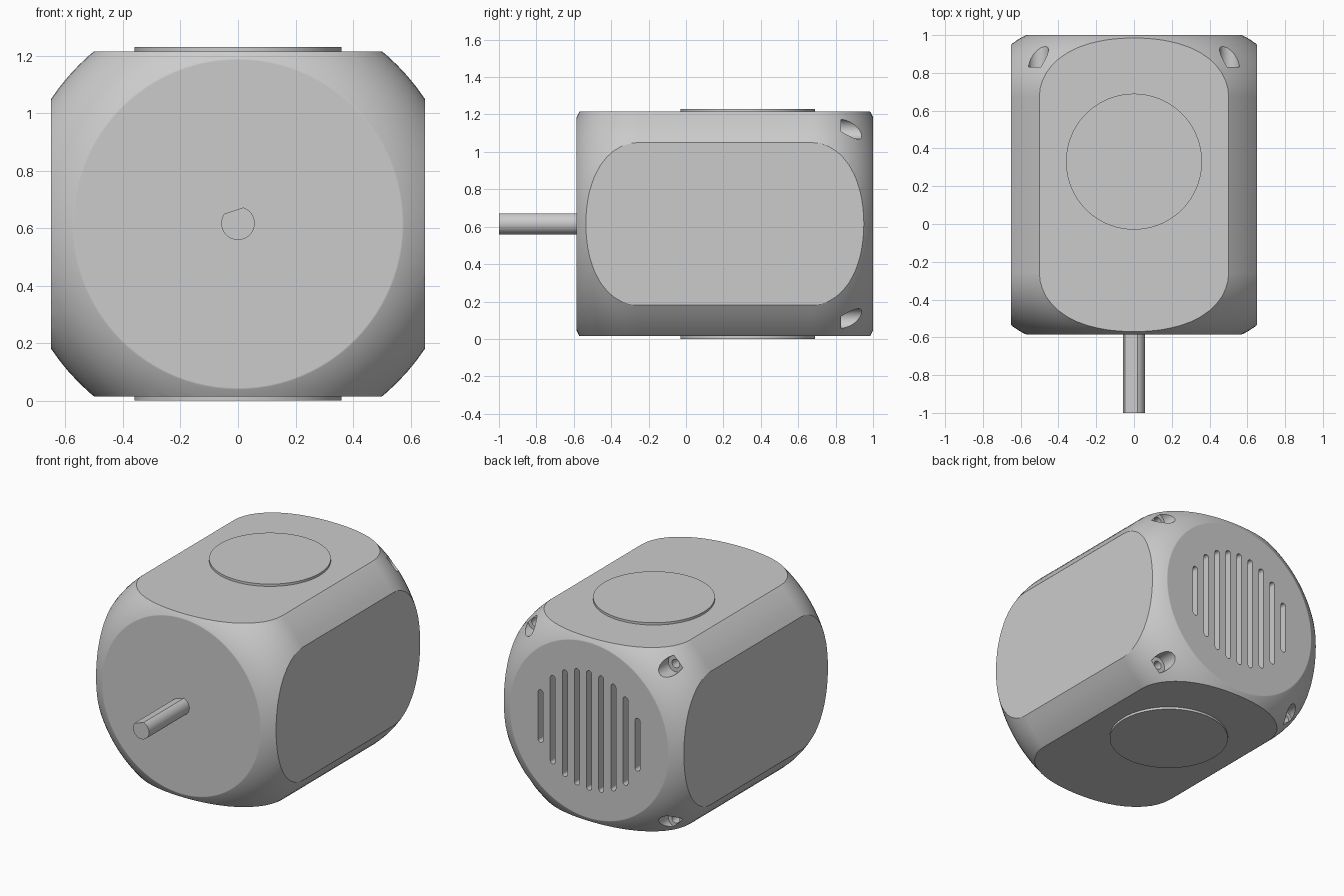
import bpy
import bmesh
from math import sin, cos, pi, radians, sqrt

if "Cube" in bpy.data.objects:
    bpy.data.objects.remove(bpy.data.objects["Cube"])

MID = 0.615        # height of the shaft axis
FRONT, BACK = -0.585, 1.0
SEG = 96

grey = bpy.data.materials.new("plain grey")
grey.use_nodes = True
colour = (0.6, 0.6, 0.6, 1)
grey.diffuse_color = colour
grey.node_tree.nodes["Principled BSDF"].inputs["Base Color"].default_value = colour


def arc(r, start=0, end=2 * pi, n=SEG, x=0, z=0, closed=True):
    """Points on an arc in the x-z plane."""
    steps = n if closed else n - 1
    return [(x + r * cos(start + (end - start) * i / steps),
             z + r * sin(start + (end - start) * i / steps)) for i in range(n)]


def loft(name, rings):
    """Skin rings given as (y, outline) and close both ends."""
    bm = bmesh.new()
    loops = [[bm.verts.new((x, y, z)) for x, z in outline] for y, outline in rings]
    n = len(loops[0])
    for a, b in zip(loops, loops[1:]):
        for i in range(n):
            bm.faces.new((a[i], a[(i + 1) % n], b[(i + 1) % n], b[i]))
    bm.faces.new(loops[0])
    bm.faces.new(loops[-1])
    bmesh.ops.recalc_face_normals(bm, faces=bm.faces)
    mesh = bpy.data.meshes.new(name)
    bm.to_mesh(mesh)
    bm.free()
    obj = bpy.data.objects.new(name, mesh)
    bpy.context.collection.objects.link(obj)
    mesh.materials.append(grey)
    return obj


def activate(obj):
    bpy.ops.object.select_all(action='DESELECT')
    obj.select_set(True)
    bpy.context.view_layer.objects.active = obj


def cut(obj, cutter, operation='DIFFERENCE'):
    """Apply a boolean and discard the cutter."""
    activate(obj)
    mod = obj.modifiers.new("cut", 'BOOLEAN')
    mod.object, mod.operation, mod.solver = cutter, operation, 'EXACT'
    bpy.ops.object.modifier_apply(modifier=mod.name)
    bpy.data.objects.remove(cutter)


def smooth(obj):
    activate(obj)
    bpy.ops.object.shade_smooth_by_angle(angle=radians(30))


# Motor body: round barrel with curved shoulders
R, SHOULDER, END = 0.782, 0.356, 0.57
reach = sqrt(SHOULDER ** 2 - (SHOULDER - R + END) ** 2)
profile = []
for i in range(13):
    dy = reach * sin(pi / 2 * i / 12)
    profile.append((dy, R - SHOULDER + sqrt(SHOULDER ** 2 - dy ** 2)))
rings = [(FRONT + reach - dy, arc(r, z=MID)) for dy, r in reversed(profile)]
rings += [(BACK - reach + dy, arc(r, z=MID)) for dy, r in profile]
body = loft("motor_body", rings)

# Four flat sides
w, h = 0.65, 0.6
square = [(-w, MID - h), (w, MID - h), (w, MID + h), (-w, MID + h)]
cut(body, loft("flat_sides_cutter", [(-2, square), (2, square)]), 'INTERSECT')

# Counterbored screw holes in the back corners
for sx in (-1, 1):
    for sz in (-1, 1):
        x, z = sx * 0.507, MID + sz * 0.507
        for r, floor in ((0.054, 0.83), (0.027, 0.72)):
            hole = arc(r, n=32, x=x, z=z)
            cut(body, loft("screw_hole_cutter", [(floor, hole), (1.2, hole)]))

# Round-ended vent slots whose lengths follow a circle
SLOT = 0.018
for i in range(-4, 5):
    x = i * 0.0875
    half = sqrt(0.39 ** 2 - x ** 2) - SLOT
    slot = (arc(SLOT, 0, pi, 9, x, MID + half, False)
            + arc(SLOT, pi, 2 * pi, 9, x, MID - half, False))
    cut(body, loft("vent_cutter", [(0.9, slot), (1.2, slot)]))

smooth(body)
weighted = body.modifiers.new("flat_face_normals", 'WEIGHTED_NORMAL')
weighted.keep_sharp = True

# Drive shaft with one flat along its length
outline = arc(0.058, radians(145), radians(71 + 360), 40, 0, MID + 0.002, False)
smooth(loft("drive_shaft", [(-1, outline), (FRONT + 0.05, outline)]))

# Round pads on the top and bottom
for name, z in (("top_pad", 1.215), ("bottom_pad", 0.015)):
    bpy.ops.mesh.primitive_cylinder_add(vertices=SEG, radius=0.36, depth=0.03,
                                        location=(0, 0.33, z))
    pad = bpy.context.object
    pad.name = name
    pad.data.materials.append(grey)
    smooth(pad)
